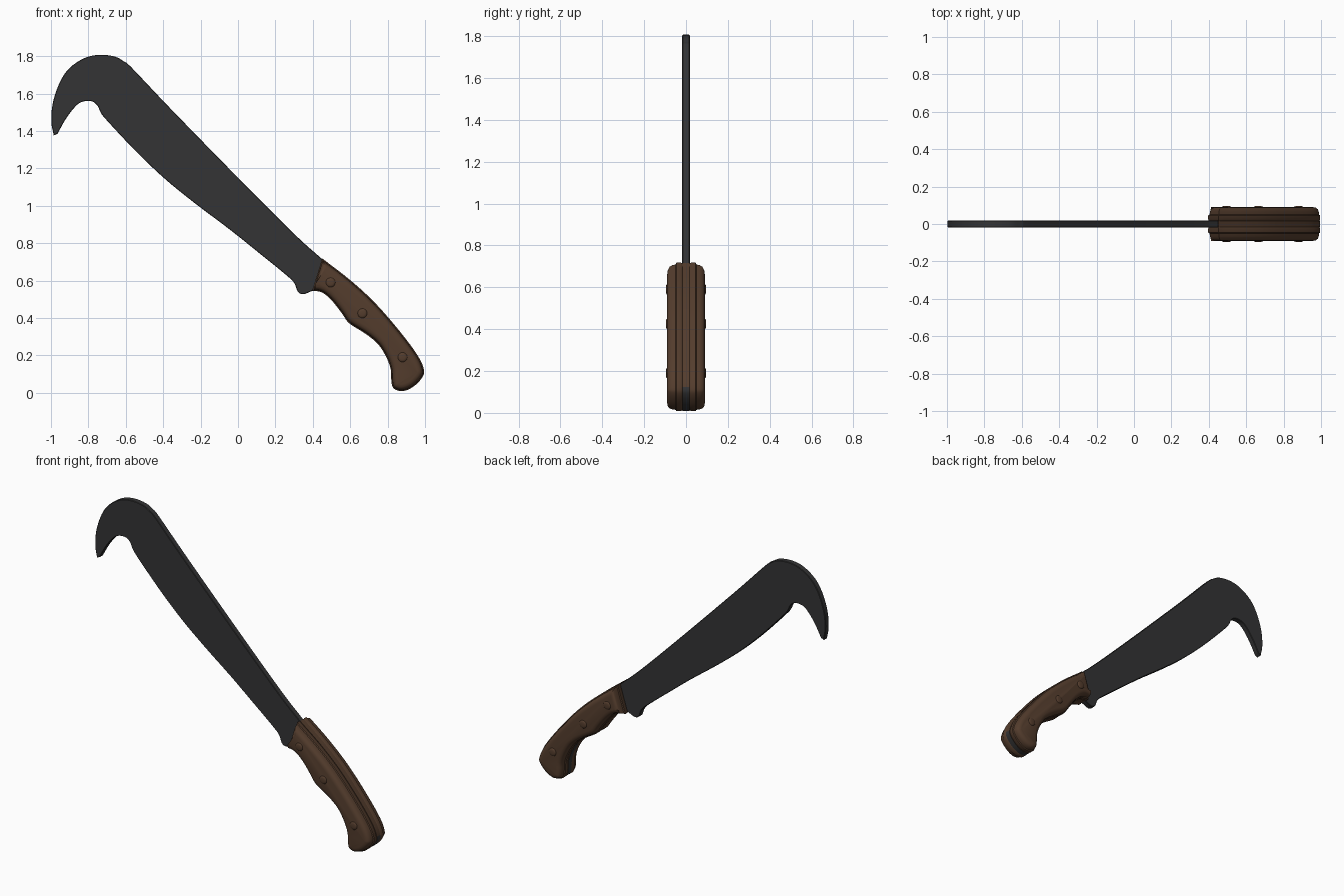
import bpy, bmesh, math
from mathutils import Vector

if "Cube" in bpy.data.objects:
    bpy.data.objects.remove(bpy.data.objects["Cube"])


def material(name, rgb):
    m = bpy.data.materials.new(name)
    m.diffuse_color = (*rgb, 1)
    m.use_nodes = True
    m.node_tree.nodes["Principled BSDF"].inputs["Base Color"].default_value = m.diffuse_color
    return m


STEEL = material("dark steel", (0.034, 0.034, 0.035))
WOOD = material("brown wood", (0.088, 0.046, 0.026))


def spline(pts, steps=4):
    """Open Catmull-Rom curve through the points."""
    p = [Vector(q) for q in pts]
    p = [2 * p[0] - p[1]] + p + [2 * p[-1] - p[-2]]
    out = []
    for a, b, c, d in zip(p, p[1:], p[2:], p[3:]):
        for i in range(steps):
            t = i / steps
            out.append(0.5 * (2 * b + (c - a) * t + (2 * a - 5 * b + 4 * c - d) * t * t
                              + (3 * b - a - 3 * c + d) * t ** 3))
    return out + [p[-2]]


def inset(loop, dist):
    """Move a clockwise outline inwards along its corner normals."""
    n, out = len(loop), []
    for i, p in enumerate(loop):
        d1 = (p - loop[i - 1]).normalized()
        d2 = (loop[(i + 1) % n] - p).normalized()
        n1, n2 = Vector((d1.y, -d1.x)), Vector((d2.y, -d2.x))
        m = (n1 + n2).normalized()
        out.append(p + m * dist / max(m.dot(n1), 0.6))
    return out


def finish(name, bm, mats):
    bmesh.ops.recalc_face_normals(bm, faces=bm.faces[:])
    me = bpy.data.meshes.new(name)
    bm.to_mesh(me)
    bm.free()
    ob = bpy.data.objects.new(name, me)
    bpy.context.collection.objects.link(ob)
    for m in mats:
        me.materials.append(m)
    bpy.ops.object.select_all(action='DESELECT')
    bpy.context.view_layer.objects.active = ob
    ob.select_set(True)
    bpy.ops.object.shade_smooth_by_angle(angle=math.radians(42))
    return ob


def loft(name, loop, rings, mats, rule=None):
    """Stack inset copies of an outline along y; rings are (y, inset)."""
    bm = bmesh.new()
    stack = [[bm.verts.new((q.x, y, q.y)) for q in inset(loop, d)] for y, d in rings]
    n = len(loop)
    for a, b in zip(stack, stack[1:]):
        for i in range(n):
            j = (i + 1) % n
            bm.faces.new((a[i], a[j], b[j], b[i]))
    bm.faces.new(stack[0])
    bm.faces.new(stack[-1])
    if rule:
        for f in bm.faces:
            f.material_index = rule(f.calc_center_median())
    return finish(name, bm, mats)


# Blade: hook back and spine, then heel, cutting edge and inside of the hook
back = spline([(-.985, 1.376), (-.998, 1.45), (-.99, 1.55), (-.953, 1.66), (-.90, 1.737),
               (-.82, 1.79), (-.74, 1.807), (-.66, 1.798), (-.61, 1.772), (-.567, 1.737),
               (-.363, 1.522), (.01, 1.14), (.305, .845), (.45, .715)])
heel = spline([(.45, .56), (.42, .555), (.385, .54), (.348, .527), (.32, .54), (.30, .588),
               (.25, .636), (.118, .743), (-.043, .872), (-.23, 1.013), (-.39, 1.143),
               (-.545, 1.29), (-.70, 1.455), (-.735, 1.50), (-.75, 1.533), (-.78, 1.558),
               (-.83, 1.557), (-.87, 1.53), (-.92, 1.465), (-.965, 1.385)])
loft("blade", back + heel, [(-.018, .003), (-.015, 0), (.015, 0), (.018, .003)], [STEEL])

# Handle outline: spine round the butt to the finger side
grip = spline([(.45, .72), (.60, .604), (.733, .482), (.867, .328), (.963, .198), (.995, .123),
               (.988, .085), (.952, .043), (.91, .016), (.867, .008), (.828, .027),
               (.818, .075), (.815, .128), (.792, .19), (.75, .257), (.684, .313),
               (.595, .37), (.556, .422), (.503, .49), (.45, .535), (.395, .545)])

# Tang between the scales: bare steel shows around the butt
loft("tang", grip, [(-.017, .002), (.017, .002)], [WOOD, STEEL],
     lambda c: 1 if c.z < .12 or (c.x < .83 and c.z < .24) else 0)

# Two rounded wooden scales with a stepped shoulder
for side, label in ((-1, "front"), (1, "back")):
    section = [(.012, .012), (.017, .005), (.024, .001), (.046, .001), (.05, .007),
               (.066, .009), (.079, .014), (.087, .024), (.09, .038)]
    loft("handle_scale_" + label, grip, [(side * y, d) for y, d in section], [WOOD])

# Low domed rivets on both faces
for i, (x, z) in enumerate(((.495, .59), (.665, .425), (.88, .19))):
    circle = [Vector((x + .027 * math.cos(-a * math.tau / 20), z + .027 * math.sin(-a * math.tau / 20)))
              for a in range(20)]
    loft("rivet_%d" % (i + 1), circle,
         [(-.096, .014), (-.094, .005), (-.088, 0), (.088, 0), (.094, .005), (.096, .014)], [WOOD])
